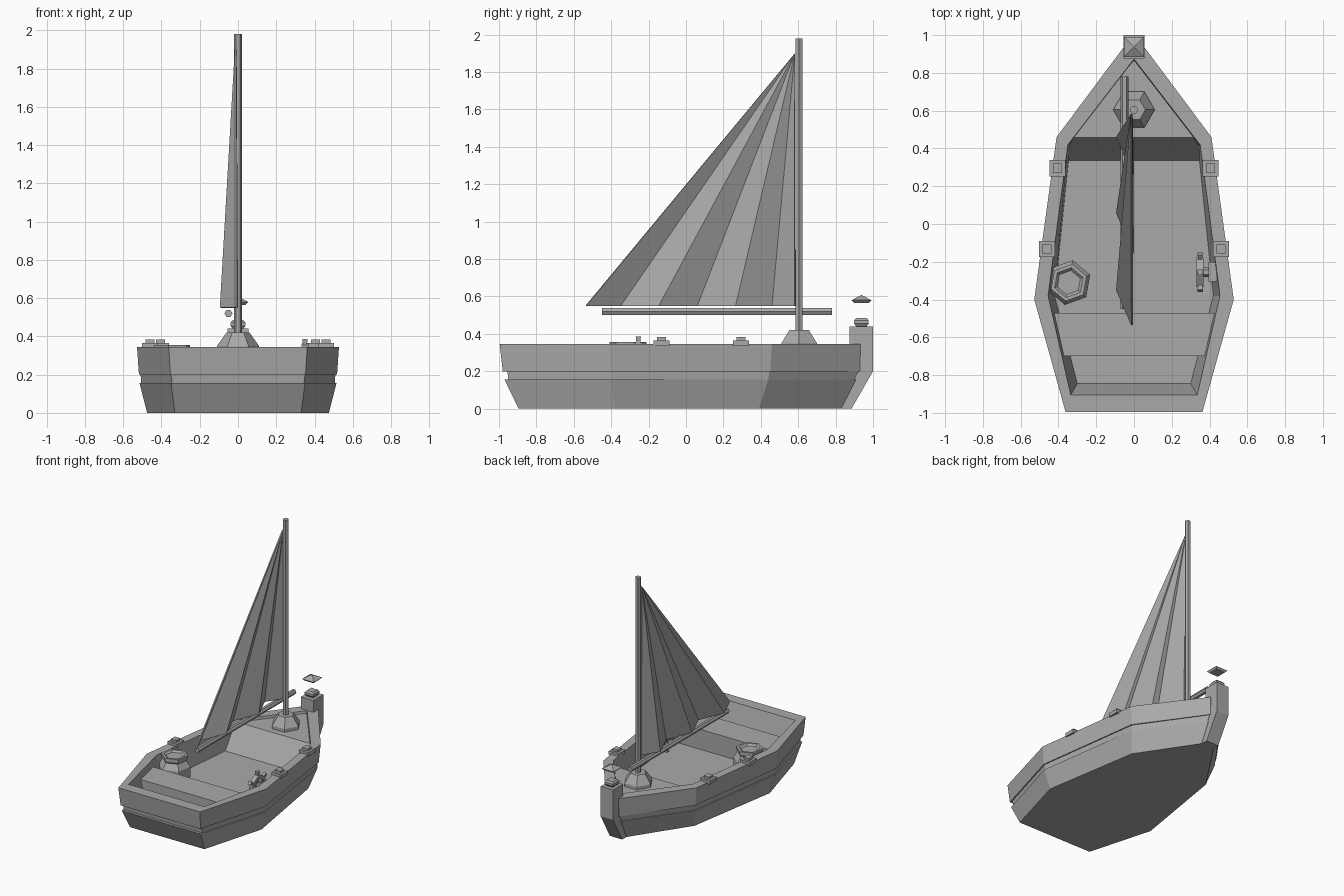
import bpy
from math import sin, cos, pi, radians
from mathutils import Matrix, Vector
import bmesh

cube = bpy.data.objects.get("Cube")
if cube:
    bpy.data.objects.remove(cube)

grey = bpy.data.materials.new("plain_grey")
grey.use_nodes = True
colour = (0.4, 0.4, 0.4, 1)
grey.diffuse_color = colour
grey.node_tree.nodes["Principled BSDF"].inputs["Base Color"].default_value = colour


def make(name, verts, faces):
    mesh = bpy.data.meshes.new(name)
    mesh.from_pydata([tuple(v) for v in verts], [], faces)
    bm = bmesh.new()
    bm.from_mesh(mesh)
    bmesh.ops.recalc_face_normals(bm, faces=bm.faces)
    bm.to_mesh(mesh)
    bm.free()
    mesh.materials.append(grey)
    ob = bpy.data.objects.new(name, mesh)
    bpy.context.collection.objects.link(ob)
    return ob


def loft(name, rings):
    """Skin equal-length rings and cap both ends."""
    n = len(rings[0])
    faces = [(k * n + i, k * n + (i + 1) % n, (k + 1) * n + (i + 1) % n, (k + 1) * n + i)
             for k in range(len(rings) - 1) for i in range(n)]
    last = (len(rings) - 1) * n
    faces += [tuple(range(n)), tuple(range(last, last + n))]
    return make(name, [v for r in rings for v in r], faces)


def turned(name, profile, centre, sides=6, spin=0, axis="Z"):
    """Faceted turned part from (radius, height) pairs."""
    rot = Matrix.Rotation(radians(90), 3, axis) if axis != "Z" else Matrix.Identity(3)
    rings = [[rot @ Vector((r * cos(spin + 2 * pi * i / sides),
                            r * sin(spin + 2 * pi * i / sides), h)) + Vector(centre)
              for i in range(sides)] for r, h in profile]
    return loft(name, rings)


def box(name, lo, hi):
    return loft(name, [[(lo[0], lo[1], z), (hi[0], lo[1], z), (hi[0], hi[1], z), (lo[0], hi[1], z)]
                       for z in (lo[2], hi[2])])


def hull_ring(z, stern, beam, shoulder, bow):
    """Mirror a half outline across the centre line."""
    half = [stern, beam, shoulder, bow]
    return [(x, y, z) for x, y in half] + [(-x, y, z) for x, y in reversed(half)]


# Hull with recessed band, blunt bow, rim and hollow inside
RIM = 0.345
FLOOR = 0.135
loft("hull", [
    hull_ring(0, (0.33, -0.895), (0.475, -0.38), (0.35, 0.39), (0.057, 0.83)),
    hull_ring(0.155, (0.35, -0.97), (0.515, -0.4), (0.395, 0.44), (0.057, 0.908)),
    hull_ring(0.155, (0.345, -0.95), (0.506, -0.4), (0.388, 0.44), (0.057, 0.898)),
    hull_ring(0.2, (0.35, -0.955), (0.509, -0.4), (0.392, 0.445), (0.057, 0.92)),
    hull_ring(0.2, (0.353, -0.98), (0.518, -0.4), (0.4, 0.45), (0.057, 0.93)),
    hull_ring(RIM, (0.362, -0.996), (0.528, -0.4), (0.41, 0.46), (0.057, 0.933)),
    hull_ring(RIM, (0.335, -0.905), (0.455, -0.38), (0.35, 0.42), (0.003, 0.87)),
    hull_ring(FLOOR, (0.3, -0.845), (0.42, -0.38), (0.34, 0.4), (0.003, 0.8))])

# Foredeck with sloping bulkhead, and high stern bench
loft("foredeck", [
    [(-0.36, 0.335, FLOOR), (0.36, 0.335, FLOOR), (0, 0.86, FLOOR)],
    [(-0.345, 0.458, 0.325), (0.345, 0.458, 0.325), (0, 0.88, 0.325)]])
loft("stern_bench", [
    [(-0.445, -0.47, z), (0.445, -0.47, z), (0.39, -0.7, z), (-0.39, -0.7, z)]
    for z in (FLOOR, 0.295)])

# Stem post and lantern
post = [(0.83, 0), (0.885, 0), (1, 0.2), (1, 0.44), (0.875, 0.44), (0.875, 0.2)]
loft("stem_post", [[(x, y, z) for y, z in post] for x in (-0.055, 0.055)])
lantern = (0, 0.938, 0)
turned("lantern_base", [(0.04, 0.44), (0.055, 0.455), (0.055, 0.472), (0.04, 0.485)],
       lantern, 4, pi / 4)
turned("lantern_roof", [(0.055, 0.565), (0.075, 0.58), (0.004, 0.607)], lantern, 4, pi / 4)

# Mast, its step, and boom
turned("mast_step", [(0.11, 0.32), (0.11, 0.35), (0.06, 0.42)], (0, 0.605, 0))
turned("mast", [(0.022, 0.4), (0.022, 1.98)], (0, 0.605, 0))
turned("boom", [(0.021, -0.78), (0.021, 0.45)], (-0.05, 0, 0.52), axis="X")

# Deeply pleated sail fanning out from the masthead
foot = [(-0.012, 0.582), (-0.09, 0.46), (-0.005, 0.265), (-0.09, 0.06),
        (-0.005, -0.145), (-0.09, -0.35), (-0.01, -0.535)]
sail = make("sail", [(-0.012, 0.582, 1.9)] + [(x, y, 0.55) for x, y in foot],
            [(0, i, i + 1) for i in range(1, len(foot))])
solid = sail.modifiers.new("thickness", "SOLIDIFY")
solid.thickness = 0.01
solid.offset = 0

# Rail blocks
for side, label in ((1, "left"), (-1, "right")):
    for x, y, place in ((0.405, 0.295, "fore"), (0.46, -0.132, "aft")):
        for half, lo, hi, part in ((0.043, RIM - 0.01, 0.365, "base"), (0.024, 0.36, 0.383, "top")):
            box(f"{label}_{place}_rail_block_{part}",
                (side * x - half, y - half, lo), (side * x + half, y + half, hi))

# Barrel with shallow lid
turned("barrel", [(0.095, FLOOR), (0.12, 0.19), (0.12, 0.27), (0.09, 0.315), (0.1, 0.33),
                  (0.1, 0.356), (0.08, 0.356), (0.065, 0.342)], (-0.345, -0.31, 0), spin=radians(20))

# Steering wheel on the left wall
wx, wy, wz = 0.35, -0.255, 0.272


def around(radius, angle, x, shift=0):
    """Point on the wheel, optionally shifted across its spoke."""
    return (wx + x, wy + radius * cos(angle) - shift * sin(angle),
            wz + radius * sin(angle) + shift * cos(angle))


n = 6
section = [(0.06, -0.018), (0.09, -0.018), (0.09, 0.018), (0.06, 0.018)]
rim = [around(r, 2 * pi * i / n + pi / 6, x) for i in range(n) for r, x in section]
make("wheel_rim", rim, [(4 * i + j, 4 * i + (j + 1) % 4, 4 * ((i + 1) % n) + (j + 1) % 4,
                         4 * ((i + 1) % n) + j) for i in range(n) for j in range(4)])
for k in range(n):
    a = 2 * pi * k / n + pi / 6
    loft(f"wheel_spoke_{k + 1}", [[around(r, a, x, s) for s, x in
                                   ((-w, -w), (w, -w), (w, w), (-w, w))]
                                  for r, w in ((0.015, 0.009), (0.09, 0.011), (0.113, 0.014))])
loft("wheel_hub", [[around(0.025, 2 * pi * i / n, x) for i in range(n)] for x in (-0.02, 0.08)])
box("wheel_bracket", (0.395, -0.305, 0.22), (0.44, -0.2, 0.31))
